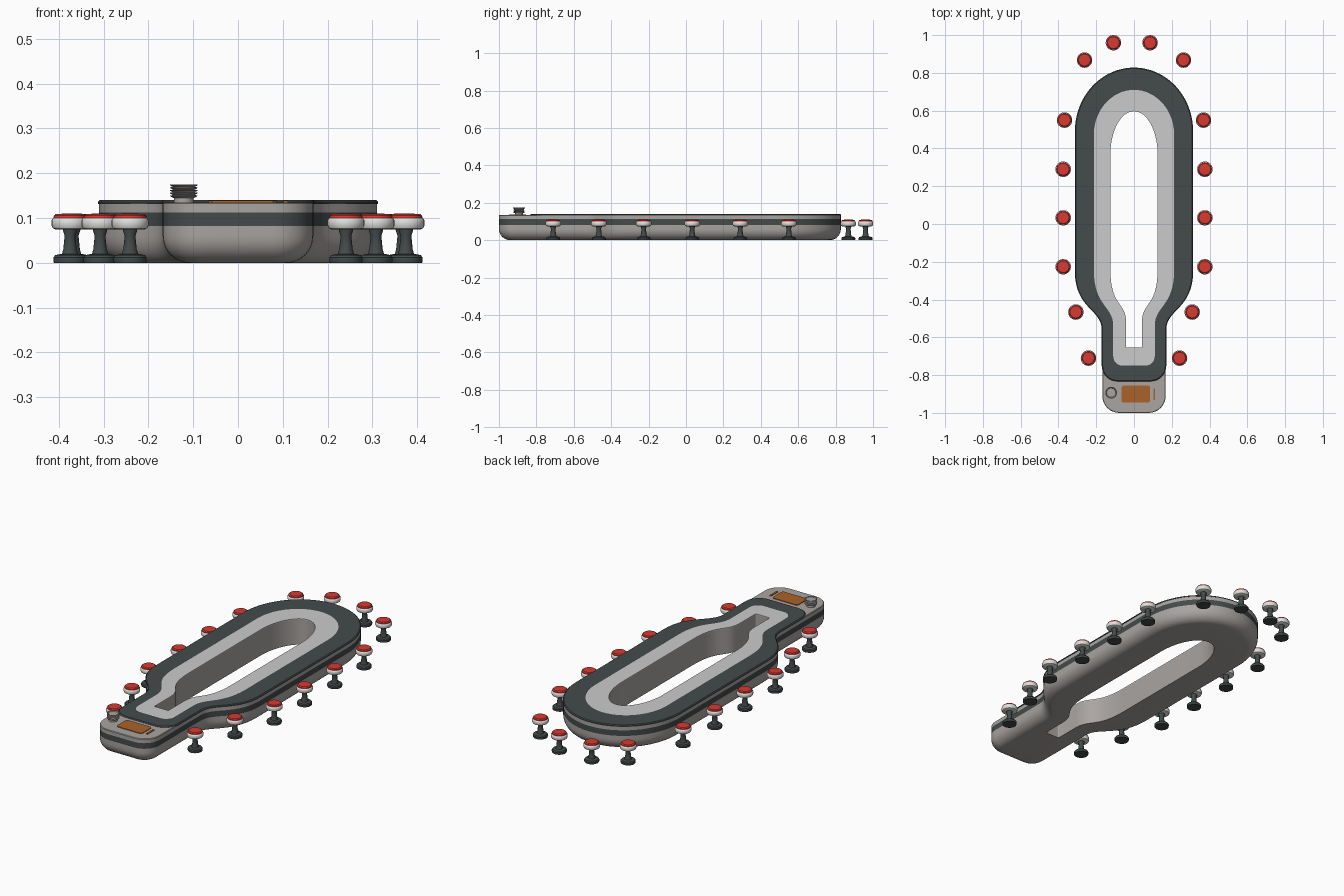
import bpy, bmesh, math
from mathutils import Vector

if "Cube" in bpy.data.objects:
    bpy.data.objects.remove(bpy.data.objects["Cube"])

def material(name, rgb):
    m = bpy.data.materials.new(name)
    m.diffuse_color = (*rgb, 1)
    m.use_nodes = True
    m.node_tree.nodes["Principled BSDF"].inputs["Base Color"].default_value = m.diffuse_color
    return m

GREY = material("warm grey", (0.40, 0.375, 0.36))
DARK = material("charcoal", (0.058, 0.069, 0.069))
LIGHT = material("light grey", (0.60, 0.60, 0.60))
WHITE = material("off white", (0.74, 0.74, 0.72))
RED = material("red", (0.68, 0.042, 0.032))
ORANGE = material("burnt orange", (0.40, 0.122, 0.023))

def finish(bm, name, mats, angle=35):
    bmesh.ops.recalc_face_normals(bm, faces=bm.faces)
    me = bpy.data.meshes.new(name)
    bm.to_mesh(me)
    bm.free()
    for m in mats:
        me.materials.append(m)
    for p in me.polygons:
        p.use_smooth = True
    me.set_sharp_from_angle(angle=math.radians(angle))
    return place(me, name)

def place(me, name, loc=(0, 0, 0)):
    ob = bpy.data.objects.new(name, me)
    ob.location = loc
    bpy.context.collection.objects.link(ob)
    return ob

def outline(w, n, top, ry, bot, c, ya, yb, d=0.0):
    """Keyhole outline: wide half-width w, neck half-width n, inset by d."""
    w, n, top, ry, bot, c = w - d, n - d, top - d, ry - d, bot + d, max(c - d, 0.004)
    half = []
    for i in range(9):
        a = math.pi / 2 * i / 8
        half.append((n - c + c * math.sin(a), bot + c - c * math.cos(a)))
    P = [Vector(p) for p in ((n, ya), (n, ya + .11), (w, yb - .2), (w, yb))]
    for i in range(17):
        t = i / 16
        s = 1 - t
        half.append(tuple(P[0]*s**3 + P[1]*3*s*s*t + P[2]*3*s*t*t + P[3]*t**3))
    for i in range(25):
        a = math.pi / 2 * i / 24
        half.append((w * math.cos(a), top - ry + ry * math.sin(a)))
    return half + [(-x, y) for x, y in reversed(half[:-1])]

def loft(name, loops, mats):
    """Bridge a closed cycle of (outline, z, material index) loops."""
    bm = bmesh.new()
    rings = [[bm.verts.new((x, y, z)) for x, y in pts] for pts, z, _ in loops]
    for k, (_, _, mi) in enumerate(loops):
        a, b = rings[k], rings[(k + 1) % len(rings)]
        for i in range(len(a)):
            j = (i + 1) % len(a)
            bm.faces.new((a[i], a[j], b[j], b[i])).material_index = mi
    return finish(bm, name, mats)

def lathe(name, prof, mats, seg=32):
    """Revolve (r, z, material index) points around z."""
    bm = bmesh.new()
    rings = []
    for r, z, _ in prof:
        k = 1 if r == 0 else seg
        rings.append([bm.verts.new((r * math.cos(2 * math.pi * i / seg),
                                    r * math.sin(2 * math.pi * i / seg), z)) for i in range(k)])
    for a, b, (_, _, mi) in zip(rings, rings[1:], prof):
        for i in range(seg):
            j = (i + 1) % seg
            vs = []
            for v in (a[i % len(a)], a[j % len(a)], b[j % len(b)], b[i % len(b)]):
                if v not in vs:
                    vs.append(v)
            bm.faces.new(vs).material_index = mi
    return finish(bm, name, mats)

def plate(name, pts, z0, z1, mat):
    bm = bmesh.new()
    f = bm.faces.new([bm.verts.new((x, y, z0)) for x, y in pts])
    r = bmesh.ops.extrude_face_region(bm, geom=[f])
    for v in r["geom"]:
        if isinstance(v, bmesh.types.BMVert):
            v.co.z = z1
    return finish(bm, name, [mat])

BODY = (.31, .168, .828, .335, -1.0, .09, -.56, -.25)
TOP = (.31, .168, .825, .335, -.83, .08, -.56, -.25)
STRIP = (.213, .11, .71, .24, -.75, .05, -.54, -.24)
HOLE = (.125, .042, .597, .23, -.655, .005, -.52, -.24)

# counter body: rounded underside, dark stripe, open middle
body = []
R = .06
for i in range(9):
    a = math.pi / 2 * i / 8
    body.append((outline(*BODY, d=R - R * math.sin(a)), R - R * math.cos(a), 0))
body += [(outline(*BODY), .082, 1), (outline(*BODY), .112, 0), (outline(*BODY), .132, 0),
         (outline(*BODY, d=.003), .135, 0), (outline(*HOLE), .135, 0), (outline(*HOLE), 0, 0)]
loft("counter_body", body, [GREY, DARK])

# counter top: dark border with a light inner strip
loft("counter_top", [(outline(*TOP, d=-.003), .131, 0), (outline(*TOP, d=-.003), .136, 0),
                     (outline(*TOP, d=.002), .140, 0), (outline(*STRIP), .140, 1),
                     (outline(*HOLE), .140, 1), (outline(*HOLE), .135, 0)], [DARK, LIGHT])

# serving end: orange tray, small bar and a stack of bowls
plate("orange_tray", [(-.058, -.946), (.078, -.946), (.086, -.938), (.086, -.864),
                      (.078, -.856), (-.058, -.856), (-.066, -.864), (-.066, -.938)],
      .133, .1385, ORANGE)
plate("orange_bar", [(.102, -.932), (.112, -.932), (.112, -.872), (.102, -.872)],
      .133, .1385, ORANGE)
stack = [(0, .134, 0), (.022, .134, 0), (.022, .144, 0)]
for i in range(5):
    z = .145 + i * .006
    stack += [(.024, z, 0), (.031, z + .004, 0), (.031, z + .0052, 0)]
stack += [(.027, .175, 0), (.024, .171, 0), (0, .171, 0)]
lathe("bowl_stack", stack, [GREY]).location = (-.121, -.893, 0)

# stools: dark pedestal, white seat shell, red cushion
pedestal = lathe("stool_pedestal", [(0, 0, 0), (.036, 0, 0), (.037, .004, 0), (.037, .012, 0),
                 (.033, .017, 0), (.018, .020, 0), (.015, .030, 0), (.012, .060, 0),
                 (.016, .072, 0), (.016, .077, 0), (0, .077, 0)], [DARK])
seat = lathe("stool_seat", [(0, .074, 0), (.032, .074, 0), (.038, .077, 0), (.041, .083, 0),
             (.041, .095, 0), (.0385, .099, 0), (.037, .100, 1), (.036, .105, 1),
             (.031, .109, 1), (0, .110, 1)], [WHITE, RED])
spots = [(-.109, .96), (.085, .96)]
for x, y in [(.262, .868), (.368, .55), (.375, .29), (.375, .033), (.375, -.226),
             (.308, -.466), (.241, -.71)]:
    spots += [(x, y), (-x, y)]
for i, (x, y) in enumerate(spots):
    for part in (pedestal, seat):
        if i == 0:
            part.location = (x, y, 0)
        else:
            place(part.data, part.name + "_%d" % i, (x, y, 0))
